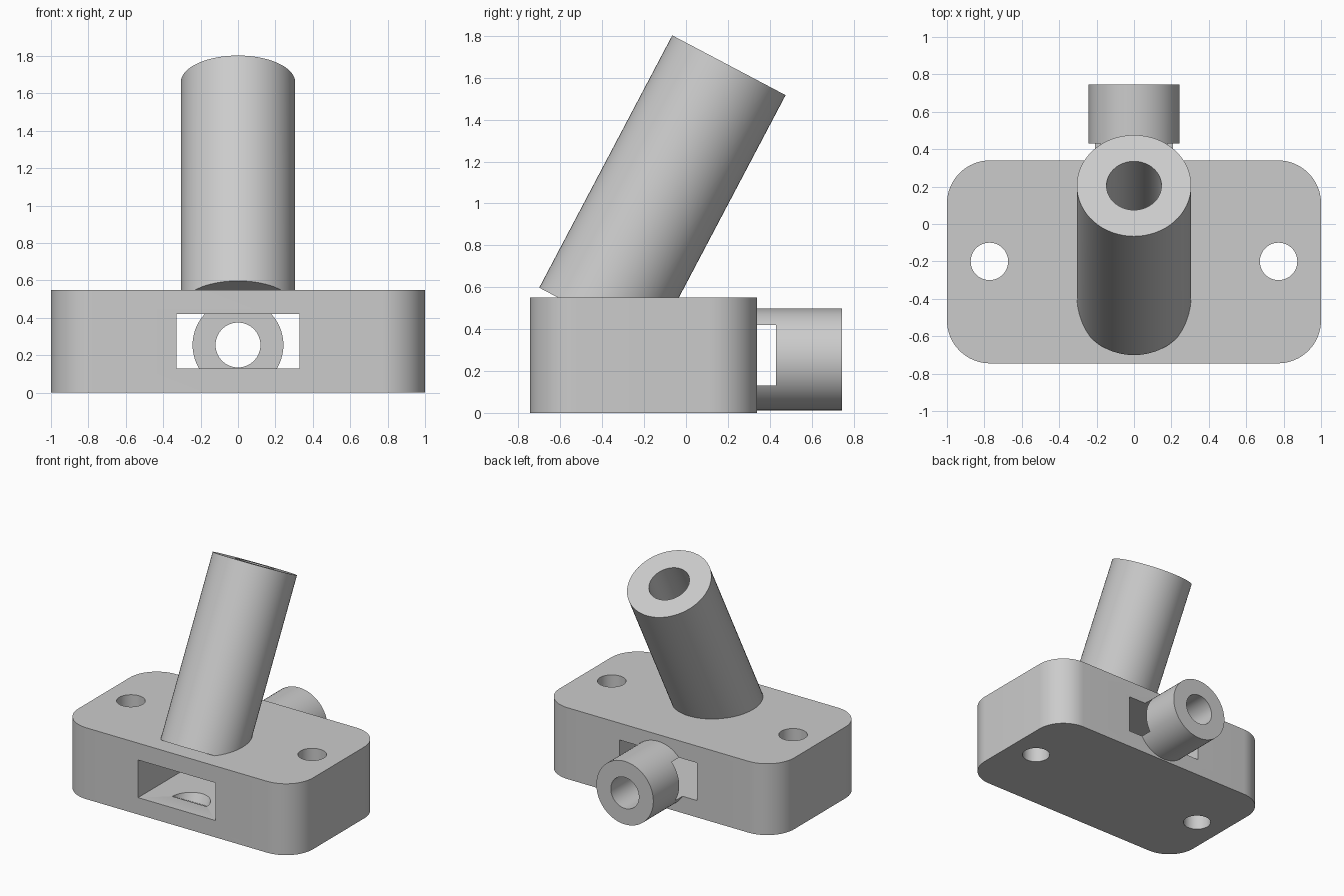
import bpy
import bmesh
from math import radians, pi
from mathutils import Matrix, Vector

old = bpy.data.objects.get("Cube")
if old:
    bpy.data.objects.remove(old, do_unlink=True)

# Single plain grey material
grey = bpy.data.materials.new("light_grey")
grey.use_nodes = True
COLOUR = (0.6, 0.6, 0.6, 1)
grey.diffuse_color = COLOUR
grey.node_tree.nodes["Principled BSDF"].inputs["Base Color"].default_value = COLOUR


def finish(name, bm):
    mesh = bpy.data.meshes.new(name)
    bmesh.ops.recalc_face_normals(bm, faces=bm.faces)
    bm.to_mesh(mesh)
    bm.free()
    mesh.materials.append(grey)
    obj = bpy.data.objects.new(name, mesh)
    bpy.context.collection.objects.link(obj)
    return obj


def box(name, low, high, corner=0):
    """Box between two corners, with optional rounded upright edges."""
    low, high = Vector(low), Vector(high)
    bm = bmesh.new()
    place = Matrix.Translation((low + high) / 2) @ Matrix.Diagonal((high - low).to_4d())
    bmesh.ops.create_cube(bm, size=1, matrix=place)
    if corner:
        upright = [e for e in bm.edges
                   if abs(e.verts[0].co.z - e.verts[1].co.z) > 0.1]
        bmesh.ops.bevel(bm, geom=upright, offset=corner, segments=16,
                        profile=0.5, affect='EDGES')
    return finish(name, bm)


def rod(name, start, end, radius):
    """Cylinder running from start to end."""
    start, end = Vector(start), Vector(end)
    axis = end - start
    turn = axis.to_track_quat('Z', 'Y').to_matrix().to_4x4()
    bm = bmesh.new()
    bmesh.ops.create_cone(bm, cap_ends=True, segments=64, radius1=radius,
                          radius2=radius, depth=axis.length,
                          matrix=Matrix.Translation((start + end) / 2) @ turn)
    return finish(name, bm)


def combine(target, tool, operation):
    mod = target.modifiers.new(operation.lower(), 'BOOLEAN')
    mod.operation, mod.solver, mod.object = operation, 'EXACT', tool
    bpy.context.view_layer.objects.active = target
    bpy.ops.object.modifier_apply(modifier=mod.name)
    bpy.data.objects.remove(tool, do_unlink=True)


# Rounded mounting block
body = box("mounting_block", (-1, -0.745, 0), (1, 0.34, 0.55), corner=0.23)

# Leaning tube and rear spigot, both fused to the block
tube_top = Vector((0, 0.205, 1.66))
lean = Matrix.Rotation(radians(-27.8), 3, 'X') @ Vector((0, 0, 1))
combine(body, rod("leaning_tube", tube_top - lean * 1.362, tube_top, 0.306), 'UNION')
combine(body, rod("rear_spigot", (0, 0.2, 0.255), (0, 0.745, 0.255), 0.243), 'UNION')

# Rectangular slot through the block and into the spigot
combine(body, box("slot_cutter", (-0.33, -1, 0.13), (0.33, 0.43, 0.42)), 'DIFFERENCE')

# Bores: leaning tube, spigot and the two bolt holes
combine(body, rod("tube_bore", tube_top - lean * 1.725, tube_top + lean * 0.1, 0.147),
        'DIFFERENCE')
combine(body, rod("spigot_bore", (0, 0.3, 0.255), (0, 0.9, 0.255), 0.12), 'DIFFERENCE')
for side in (-1, 1):
    x = side * 0.773
    combine(body, rod("bolt_hole", (x, -0.2, -0.1), (x, -0.2, 0.7), 0.1), 'DIFFERENCE')

# Smooth round walls, crisp edges
bpy.ops.object.select_all(action='DESELECT')
body.select_set(True)
bpy.context.view_layer.objects.active = body
bpy.ops.object.shade_smooth_by_angle(angle=pi / 6)
